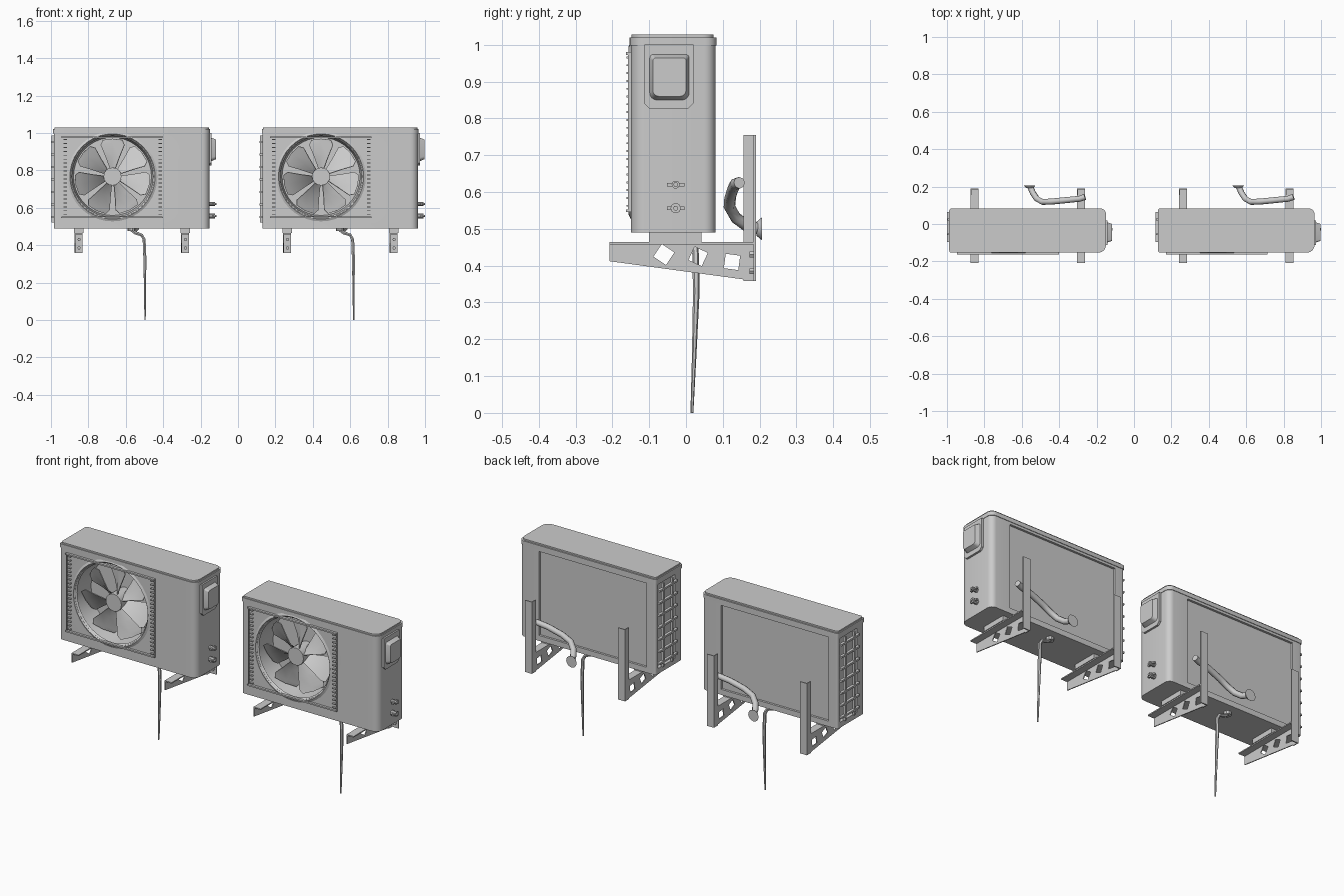
import bpy, bmesh, math
from mathutils import Vector, Matrix

if "Cube" in bpy.data.objects:
    bpy.data.objects.remove(bpy.data.objects["Cube"])

grey = bpy.data.materials.new("painted_grey")
grey.diffuse_color = (0.6, 0.6, 0.6, 1)
grey.use_nodes = True
grey.node_tree.nodes["Principled BSDF"].inputs["Base Color"].default_value = grey.diffuse_color
parts = []


def finish(name, bm, keep=True):
    bmesh.ops.recalc_face_normals(bm, faces=bm.faces)
    me = bpy.data.meshes.new(name)
    bm.to_mesh(me)
    bm.free()
    ob = bpy.data.objects.new(name, me)
    bpy.context.collection.objects.link(ob)
    me.materials.append(grey)
    if keep:
        parts.append(ob)
    return ob


def smooth(ob, angle=35):
    for p in ob.data.polygons:
        p.use_smooth = True
    ob.data.set_sharp_from_angle(angle=math.radians(angle))


def add_box(bm, x0, x1, y0, y1, z0, z1):
    m = Matrix.Translation(((x0 + x1) / 2, (y0 + y1) / 2, (z0 + z1) / 2)) @ \
        Matrix.Diagonal((x1 - x0, y1 - y0, z1 - z0, 1))
    bmesh.ops.create_cube(bm, size=1, matrix=m)


def box(name, *dims, keep=True):
    bm = bmesh.new()
    add_box(bm, *dims)
    return finish(name, bm, keep)


def prism(name, pts, axis, lo, hi, keep=True, scale_hi=1.0):
    """Extrude a 2D outline along an axis, optionally scaling the far end."""
    put = {"X": lambda a, b, t: (t, a, b),
           "Y": lambda a, b, t: (a, t, b),
           "Z": lambda a, b, t: (a, b, t)}[axis]
    ca = sum(p[0] for p in pts) / len(pts)
    cb = sum(p[1] for p in pts) / len(pts)
    bm = bmesh.new()
    r0 = [bm.verts.new(put(a, b, lo)) for a, b in pts]
    r1 = [bm.verts.new(put(ca + (a - ca) * scale_hi, cb + (b - cb) * scale_hi, hi))
          for a, b in pts]
    n = len(pts)
    for i in range(n):
        j = (i + 1) % n
        bm.faces.new((r0[i], r0[j], r1[j], r1[i]))
    bm.faces.new(r0)
    bm.faces.new(r1)
    return finish(name, bm, keep)


def circle(ca, cb, r, n, turn=0.0):
    return [(ca + r * math.cos(turn + math.tau * i / n),
             cb + r * math.sin(turn + math.tau * i / n)) for i in range(n)]


def rounded(x0, x1, y0, y1, radii, n=6):
    """Rectangle with a radius per corner, counter-clockwise from x0,y0."""
    out = []
    corners = [(x0, y0, 1, 1), (x1, y0, -1, 1), (x1, y1, -1, -1), (x0, y1, 1, -1)]
    for k, ((x, y, sx, sy), r) in enumerate(zip(corners, radii)):
        for i in range(n + 1):
            a = math.pi + k * math.pi / 2 + i / n * math.pi / 2
            out.append((x + sx * r + r * math.cos(a), y + sy * r + r * math.sin(a)))
    return out


def cut(ob, cutters):
    bpy.context.view_layer.objects.active = ob
    for c in cutters:
        m = ob.modifiers.new("cut", "BOOLEAN")
        m.operation, m.solver, m.object = "DIFFERENCE", "EXACT", c
        bpy.ops.object.modifier_apply(modifier=m.name)
        bpy.data.objects.remove(c)


def tube(name, pts, radii, sides=2):
    cu = bpy.data.curves.new(name + "_path", "CURVE")
    cu.dimensions, cu.bevel_depth, cu.bevel_resolution = "3D", 1.0, sides
    cu.use_fill_caps = True
    s = cu.splines.new("POLY")
    s.points.add(len(pts) - 1)
    for p, co, r in zip(s.points, pts, radii):
        p.co, p.radius = (*co, 1), r
    tmp = bpy.data.objects.new("tmp", cu)
    bpy.context.collection.objects.link(tmp)
    me = bpy.data.meshes.new_from_object(tmp.evaluated_get(bpy.context.evaluated_depsgraph_get()))
    bpy.data.objects.remove(tmp)
    bm = bmesh.new()
    bm.from_mesh(me)
    ob = finish(name, bm)
    smooth(ob, 50)


# Casing with fan opening, back coil recess and left coil recess
FX, FZ = -0.671, 0.767
casing = prism("casing", rounded(-0.985, -0.152, -0.15, 0.08, (0.012, 0.04, 0.03, 0.012)),
               "Z", 0.49, 1.008)
cut(casing, [
    prism("c1", circle(FX, FZ, 0.224, 40), "Y", -0.16, -0.03, False, 0.93),
    box("c2", -0.93, -0.27, 0.068, 0.1, 0.52, 0.985, keep=False),
    box("c3", -1.1, -0.965, -0.09, 0.06, 0.52, 0.985, keep=False)])
smooth(casing)

# Lid with a chamfered top rim
lid = prism("lid", rounded(-0.988, -0.15, -0.153, 0.083, (0.012, 0.04, 0.03, 0.012)),
            "Z", 0.998, 1.02)
smooth(lid)
lid_top = prism("lid_top", rounded(-0.982, -0.156, -0.148, 0.075, (0.012, 0.04, 0.03, 0.012)),
                "Z", 1.02, 1.028)
smooth(lid_top)

# Front grille: rails, side posts and short slats
bm = bmesh.new()
for z in (0.545, 0.972):
    add_box(bm, -0.945, -0.4, -0.163, -0.148, z, z + 0.008)
for x in (-0.945, -0.405):
    add_box(bm, x, x + 0.005, -0.157, -0.148, 0.545, 0.98)
for x in (-0.932, -0.425):
    for i in range(20):
        z = 0.56 + i * 0.0212
        add_box(bm, x, x + 0.018, -0.162, -0.148, z, z + 0.005)
finish("front_grille", bm)

# Ring around the fan opening
bm = bmesh.new()
rings = []
for r, y in ((0.24, -0.15), (0.228, -0.156), (0.216, -0.14)):
    rings.append([bm.verts.new((a, y, b)) for a, b in circle(FX, FZ, r, 40)])
for a, b in zip(rings, rings[1:]):
    for i in range(40):
        j = (i + 1) % 40
        bm.faces.new((a[i], a[j], b[j], b[i]))
smooth(finish("fan_ring", bm), 50)

# Fan hub and twisted blades
smooth(prism("fan_hub", circle(FX, FZ, 0.048, 16), "Y", -0.03, -0.13))
bm = bmesh.new()
for k in range(7):
    a0 = math.tau * k / 7 + math.pi / 2
    rows = []
    for r, half in ((0.04, 0.32), (0.11, 0.34), (0.18, 0.36), (0.202, 0.26)):
        row = []
        for s in (-1, 0, 1):
            a = a0 + s * half
            row.append(bm.verts.new((FX + r * math.cos(a), -0.095 + s * 0.026,
                                     FZ + r * math.sin(a))))
        rows.append(row)
    for p, q in zip(rows, rows[1:]):
        for i in range(2):
            bm.faces.new((p[i], p[i + 1], q[i + 1], q[i]))
bmesh.ops.recalc_face_normals(bm, faces=bm.faces)
bmesh.ops.solidify(bm, geom=bm.faces[:], thickness=0.004)
smooth(finish("fan_blades", bm), 40)

# Guard bars over the left coil
bm = bmesh.new()
for i in range(7):
    z = 0.545 + i * 0.067
    add_box(bm, -1.0, -0.984, -0.095, 0.065, z, z + 0.01)
for y in (-0.06, 0.02):
    add_box(bm, -0.997, -0.984, y, y + 0.01, 0.52, 0.985)
finish("left_coil_guard", bm)

# Service cover with chamfered lower corners and a bulging handle
prism("service_cover", [(-0.113, 1.0), (-0.113, 0.84), (-0.098, 0.825), (0.005, 0.825),
                        (0.02, 0.84), (0.02, 1.0)], "X", -0.155, -0.141)
smooth(prism("handle_bulge", rounded(-0.1, 0.01, 0.848, 0.975, (0.02, 0.02, 0.01, 0.01), 4),
             "X", -0.145, -0.117, scale_hi=0.82))

# Pipe valves on the right side
for k, z in enumerate((0.62, 0.556)):
    r = 0.011 + 0.003 * k
    smooth(prism(f"valve_{k}", circle(-0.028, z, r, 10), "X", -0.155, -0.122))
    box(f"valve_nut_{k}", -0.138, -0.128, -0.052, -0.004, z - 0.005, z + 0.005)
    prism(f"valve_tip_{k}", circle(-0.028, z, 0.007, 6), "X", -0.122, -0.115)

# Wall brackets: angle arm with diamond holes, flange and back post
for side, x in (("left", -0.874), ("right", -0.304)):
    arm = prism(side + "_bracket_arm", [(-0.208, 0.462), (-0.208, 0.412), (0.19, 0.358),
                                        (0.19, 0.462)], "X", x, x + 0.005)
    holes = [prism("h", circle(y, z, r, n, t), "X", x - 0.02, x + 0.03, False)
             for y, z, r, n, t in ((-0.06, 0.43, 0.029, 4, 0.2), (0.033, 0.425, 0.028, 4, 0.35),
                                   (0.125, 0.41, 0.028, 4, 0.65))]
    cut(arm, holes)
    box(side + "_bracket_flange", x, x + 0.043, -0.208, 0.19, 0.458, 0.464)
    box(side + "_bracket_post", x, x + 0.043, 0.184, 0.19, 0.358, 0.755)
    box(side + "_bracket_post_side", x, x + 0.005, 0.156, 0.19, 0.358, 0.755)
    box(side + "_foot", x - 0.004, x + 0.047, -0.1, 0.042, 0.464, 0.492)
    for z in (0.385, 0.43):
        prism(f"{side}_bolt", circle(x + 0.024, z, 0.009, 6), "Y", 0.172, 0.186)

# Insulated pipe curving back into the wall, with its collar
tube("wall_pipe", [(-0.262, 0.145, 0.625), (-0.29, 0.135, 0.622), (-0.36, 0.128, 0.61),
                   (-0.44, 0.12, 0.585), (-0.49, 0.118, 0.56), (-0.52, 0.135, 0.53),
                   (-0.54, 0.165, 0.508), (-0.555, 0.2, 0.5)],
     [0.016] * 8)
smooth(prism("wall_collar", circle(-0.558, 0.5, 0.032, 12), "Y", 0.207, 0.192, scale_hi=0.6))

# Drain spout and hanging drain hose
smooth(prism("drain_spout", circle(-0.57, 0.02, 0.02, 10), "Z", 0.492, 0.475))
tube("drain_hose", [(-0.57, 0.02, 0.482), (-0.55, 0.02, 0.466), (-0.515, 0.024, 0.454),
                    (-0.502, 0.026, 0.43), (-0.498, 0.028, 0.33), (-0.497, 0.022, 0.15),
                    (-0.497, 0.016, 0.0)],
     [0.01, 0.01, 0.009, 0.009, 0.009, 0.006, 0.004], 1)

# Second identical unit
for ob in parts[:]:
    twin = ob.copy()
    twin.name = "second_" + ob.name
    twin.location.x += 1.115
    bpy.context.collection.objects.link(twin)
